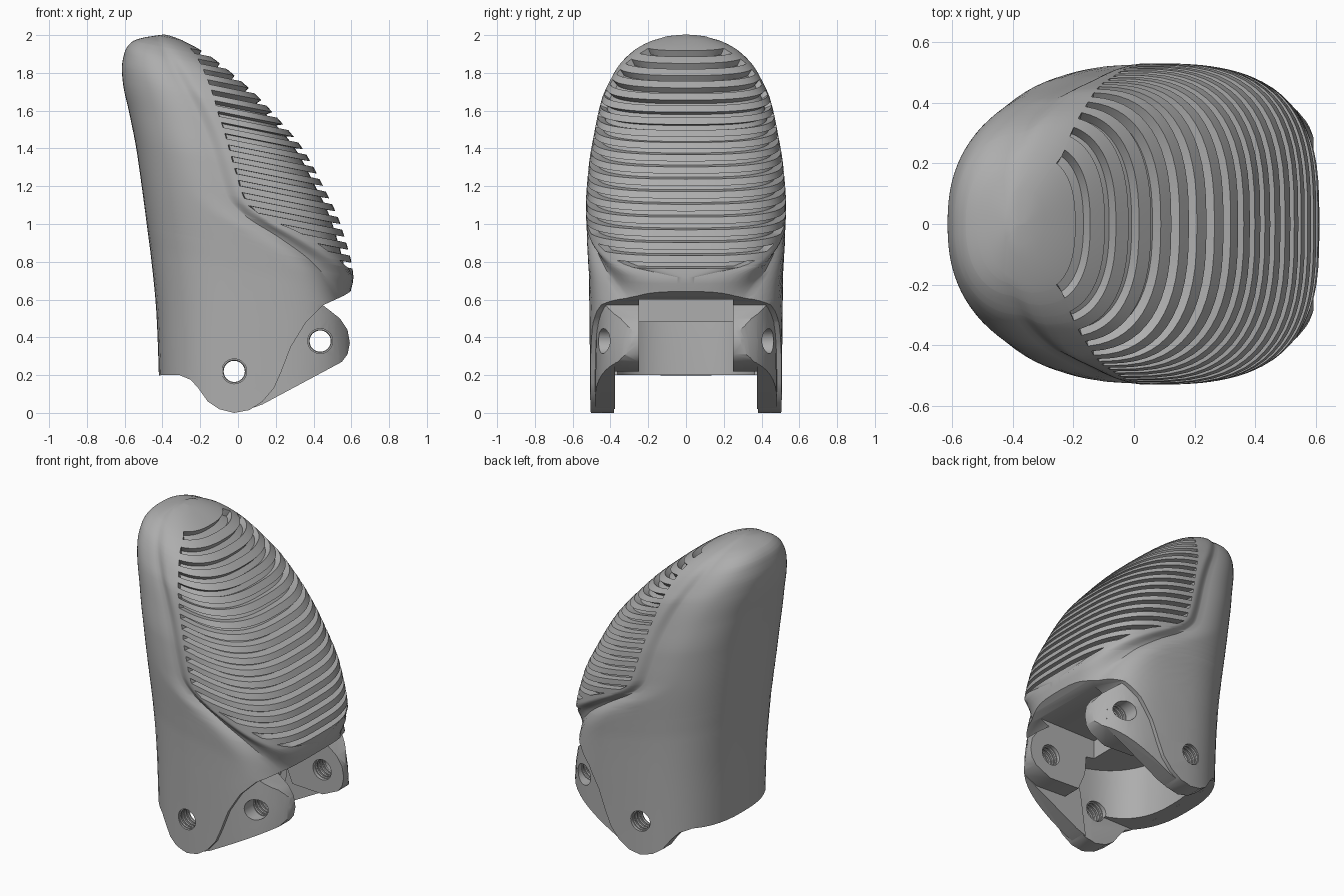
import bpy, bmesh, math

if "Cube" in bpy.data.objects:
    bpy.data.objects.remove(bpy.data.objects["Cube"])

GREY = (0.42, 0.42, 0.42, 1)
grey = bpy.data.materials.new("neutral_grey")
grey.use_nodes = True
grey.diffuse_color = GREY
grey.node_tree.nodes["Principled BSDF"].inputs["Base Color"].default_value = GREY

TILT = 0.2  # sections lean forward: z = level - TILT * x

# level, back x, front x, half width, x of the widest point
SECTIONS = [
    (-0.2, -0.41, 0.66, 0.505, 0.08), (0.41, -0.43, 0.66, 0.51, 0.08),
    (0.77, -0.465, 0.612, 0.515, 0.08), (0.82, -0.472, 0.612, 0.518, 0.08),
    (1.1, -0.51, 0.545, 0.53, 0.06), (1.3, -0.54, 0.445, 0.515, 0),
    (1.47, -0.575, 0.34, 0.485, -0.06), (1.63, -0.61, 0.18, 0.445, -0.14),
    (1.7, -0.615, 0.1, 0.41, -0.2), (1.79, -0.6, -0.03, 0.35, -0.27),
    (1.85, -0.565, -0.13, 0.28, -0.32), (1.89, -0.5, -0.22, 0.2, -0.35),
    (1.915, -0.43, -0.3, 0.11, -0.37), (1.925, -0.39, -0.36, 0.01, -0.38)]
# level, x where the lip of the pad runs / where the grooves begin
LIP = [(0.66, 0.62), (0.72, 0.59), (0.78, 0.55), (0.88, 0.44), (0.98, 0.24), (1.03, 0.11),
       (1.08, 0.02), (1.13, -0.03), (1.2, -0.06), (1.38, -0.12), (1.56, -0.2), (1.74, -0.31),
       (1.92, -0.42)]
GROOVE_START = [(0.86, 0.62), (0.9, 0.56), (0.94, 0.5), (1.02, 0.33), (1.07, 0.13),
                (1.14, 0.04), (1.28, -0.01), (1.54, -0.09), (1.86, -0.23), (1.92, -0.34)]


def curve_at(table, h, k=1):
    """Monotone cubic through column k of a table."""
    h = min(max(h, table[0][0]), table[-1][0])
    i = next(j for j in range(len(table) - 1) if h <= table[j + 1][0])

    def secant(j):
        j = min(max(j, 0), len(table) - 2)
        return (table[j + 1][k] - table[j][k]) / (table[j + 1][0] - table[j][0])

    def slope(j):
        a, b = secant(j - 1), secant(j)
        return 2 * a * b / (a + b) if a * b > 0 else 0

    d = table[i + 1][0] - table[i][0]
    t = (h - table[i][0]) / d
    s = t * t * (3 - 2 * t)
    return (table[i][k] * (1 - s) + table[i + 1][k] * s
            + d * t * (1 - t) * ((1 - t) * slope(i) - t * slope(i + 1)))


def ramp(value, low, high):
    u = min(max((value - low) / (high - low), 0), 1)
    return u * u * (3 - 2 * u)


def roundness(h, front):
    return 3.1 - 0.6 * ramp(h, 0.9, 1.9) if front else 2.55 - 0.2 * ramp(h, 1.3, 1.7)


def section_point(h, phi, inset):
    back, front, width, mid = (curve_at(SECTIONS, h, k) for k in range(1, 5))
    c, s = math.cos(phi), max(math.sin(phi), 0)
    n = roundness(h, c > 0)
    reach = max((front - mid if c > 0 else mid - back) - inset, 0.004)
    x = mid + math.copysign(reach * abs(c) ** (2 / n), c)
    return x, max(width - inset, 0.004) * s ** (2 / n)


def angle_of(h, x):
    back, front, _, mid = (curve_at(SECTIONS, h, k) for k in range(1, 5))
    r = min(abs(x - mid) / (front - mid if x > mid else mid - back), 1)
    return math.acos(math.copysign(r ** (roundness(h, x > mid) / 2), x - mid))


def lip_inset(h, x):
    """Shallow valley on the shell beside the raised pad, wider below the chin."""
    t = x - curve_at(LIP, h)
    low = 1 - ramp(h, 0.9, 1.15)
    depth = 0.023 + 0.012 * low
    return depth * (1 - ramp(t, -0.03, 0.06 + 0.06 * low)) * max(0, 1 + min(t + 0.03, 0) / 0.2) ** 2


def finish(name, bm):
    bmesh.ops.recalc_face_normals(bm, faces=bm.faces)
    mesh = bpy.data.meshes.new(name)
    bm.to_mesh(mesh)
    bm.free()
    mesh.materials.append(grey)
    ob = bpy.data.objects.new(name, mesh)
    bpy.context.collection.objects.link(ob)
    return ob


def loft(name, rows, inset=0, detailed=False):
    """Closed stack of tilted sections; rows are (level, is_groove)."""
    bm, rings = bmesh.new(), []
    for h, groove in rows:
        width = curve_at(SECTIONS, h, 3)
        start = min(max(angle_of(h, curve_at(GROOVE_START, h)), 0.02), 2.4)
        lip = min(max(angle_of(h, curve_at(LIP, h) - 0.03), start + 0.06), 2.8)
        cols = [(start * i / 14, groove) for i in range(15)]
        cols += [(start + 0.004 + (lip - start - 0.004) * i / 9, False) for i in range(10)]
        cols += [(lip + (math.pi - lip) * i / 22, False) for i in range(1, 23)]
        steep = ramp(h, 1.4, 1.85)  # grooves dive into the flatter crown
        half = []
        for phi, cut in cols:
            d, drop = inset, 0
            if detailed:
                x = section_point(h, phi, 0)[0]
                d = lip_inset(h, x) * min(1, width / 0.3)
                if cut and start > 0.03:
                    d += 0.045 * (1 - 0.55 * steep)
                    drop = 0.035 * steep
            x, y = section_point(h, phi, d)
            half.append((x, y, h - TILT * x - drop))
        ring = half + [(x, -y, z) for x, y, z in half[-2:0:-1]]
        rings.append([bm.verts.new(p) for p in ring])
    for a, b in zip(rings, rings[1:]):
        for i in range(len(a)):
            j = (i + 1) % len(a)
            bm.faces.new((a[i], a[j], b[j], b[i]))
    bm.faces.new(rings[0])
    bm.faces.new(rings[-1])
    return finish(name, bm)


def slab(name, profile, y0, y1):
    """Side profile (x, z) extruded across y."""
    bm = bmesh.new()
    face = bm.faces.new([bm.verts.new((x, y0, z)) for x, z in profile])
    out = bmesh.ops.extrude_face_region(bm, geom=[face])["geom"]
    bmesh.ops.translate(bm, vec=(0, y1 - y0, 0),
                        verts=[v for v in out if isinstance(v, bmesh.types.BMVert)])
    return finish(name, bm)


def box(name, x0, z0, z1, half):
    return slab(name, [(x0, z0), (1, z0), (1, z1), (x0, z1)], -half, half)


def boolean(ob, other, operation):
    mod = ob.modifiers.new("cut", "BOOLEAN")
    mod.operation, mod.object, mod.solver = operation, other, "EXACT"
    bpy.context.view_layer.objects.active = ob
    bpy.ops.object.modifier_apply(modifier=mod.name)


def smooth(ob):
    bpy.ops.object.select_all(action="DESELECT")
    ob.select_set(True)
    bpy.context.view_layer.objects.active = ob
    bpy.ops.object.shade_smooth_by_angle(angle=math.radians(32))


# Shell with the ribbed pad
rows = [(-0.2 + 0.08 * i, False) for i in range(10)]
rows += [(0.56 + 0.035 * i, False) for i in range(9)]
h, pitch = 0.885, 0.066
while h < 1.9:
    gap = pitch * 0.44
    rows += [(h, False), (h + 0.001, True), (h + gap / 2, True), (h + gap, True),
             (h + gap + 0.001, False), (h + (gap + pitch) / 2, False)]
    h += pitch
    pitch -= 0.0011
rows = sorted(r for r in rows if r[0] < 1.91) + [(v, False) for v in (1.914, 1.92, 1.925)]
shell = loft("fingertip_shell", rows, detailed=True)

# Helpers that open the underside
under = slab("underside_cutter", [
    (-1, -1), (1, -1), (1, 0.65), (0.6, 0.645), (0.56, 0.62), (0.45, 0.57), (0.36, 0.48),
    (0.28, 0.35), (0.23, 0.22), (0.19, 0.13), (0.13, 0.06), (0.06, 0.015), (-0.02, 0),
    (-0.1, 0.02), (-0.16, 0.06), (-0.21, 0.13), (-0.25, 0.175), (-0.31, 0.2), (-1, 0.195)], -1, 1)
cavity = loft("cavity_cutter", [(-0.3 + 0.08 * i, False) for i in range(11)], inset=0.125)
channel = box("channel_cutter", 0.1, 0.2, 0.6, 0.25)
slot = box("slot_cutter", -0.33, -0.1, 0.2, 0.38)
limit = loft("lug_limit", [(-0.3 + 0.1 * i, False) for i in range(12)], inset=0.025)
PINS = [(-0.02, 0.22), (0.435, 0.38)]
pins = []
for x, z in PINS:
    pins.append(slab("pin_cutter", [(x + 0.066 * math.cos(i * math.pi / 16),
                                     z + 0.066 * math.sin(i * math.pi / 16))
                                    for i in range(32)], -0.9, 0.9))
for cutter in (under, cavity, channel, slot, pins[0]):
    boolean(shell, cutter, "DIFFERENCE")
smooth(shell)

# Hinge lugs: thick rounded nose inside, tapering cheek outside
nose = [(0.55, 0.27), (0.58, 0.31), (0.592, 0.37), (0.58, 0.44), (0.54, 0.5), (0.45, 0.57),
        (0.4, 0.62)]
for side, label in ((1, "left"), (-1, "right")):
    parts = {
        "cheek": ([(0.06, 0.02), (0.13, 0.045)] + nose + [(0.2, 0.62), (0.1, 0.3)], 0.375, 0.6),
        "boss": ([(0.22, 0.23), (0.44, 0.22)] + nose + [(0.15, 0.62), (0.17, 0.35)], 0.25, 0.38)}
    for part, (profile, y0, y1) in parts.items():
        lug = slab(f"{label}_hinge_{part}", profile, side * y0, side * y1)
        boolean(lug, limit, "INTERSECT")
        for pin in pins:
            boolean(lug, pin, "DIFFERENCE")
        smooth(lug)
    # Thread ridges inside the pin holes
    for (x, z), y0 in zip(PINS, (0.4, 0.28)):
        for i in range(4):
            bpy.ops.mesh.primitive_torus_add(
                location=(x, side * (y0 + 0.027 * i), z), rotation=(math.pi / 2, 0, 0),
                major_radius=0.064, minor_radius=0.008, major_segments=32, minor_segments=6)
            ridge = bpy.context.object
            ridge.name = f"{label}_thread_ridge"
            ridge.data.materials.append(grey)

for helper in [under, cavity, channel, slot, limit] + pins:
    bpy.data.objects.remove(helper)
